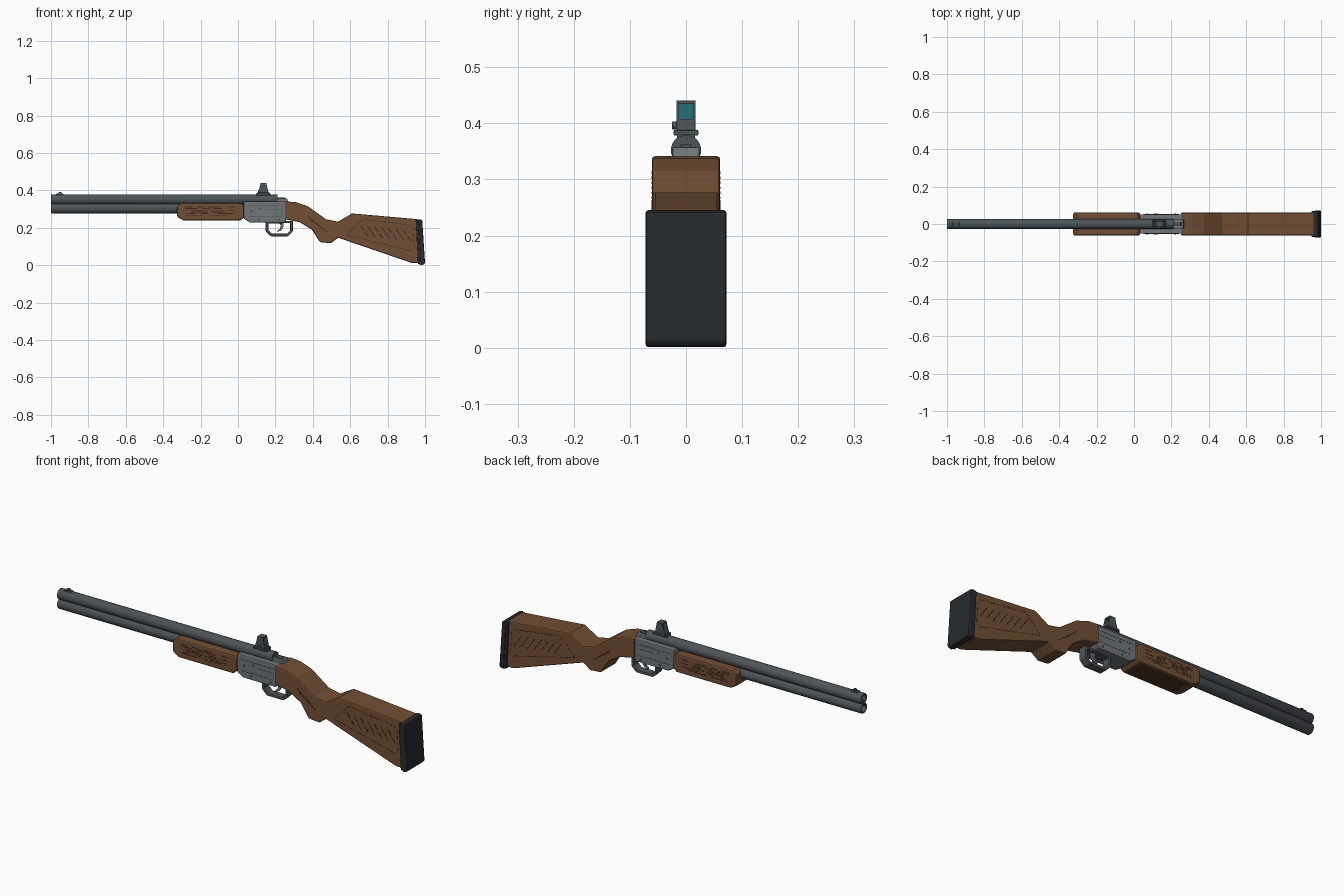
import bpy, bmesh, math, random
from mathutils import Vector
random.seed(4)


def mat(name, c):
    m = bpy.data.materials.new(name)
    m.diffuse_color = (*c, 1)
    return m


WOOD = mat("wood", (0.17, 0.078, 0.035))
GROOVE = mat("dark_groove", (0.045, 0.022, 0.012))
GUNMETAL = mat("dark_metal", (0.075, 0.088, 0.095))
STEEL = mat("grey_metal", (0.16, 0.18, 0.19))
RUBBER = mat("rubber", (0.02, 0.024, 0.028))
LENS = mat("lens", (0.02, 0.16, 0.18))


def finish(name, bm, m, bevel=0, segs=2, smooth=False):
    bmesh.ops.recalc_face_normals(bm, faces=bm.faces)
    me = bpy.data.meshes.new(name)
    bm.to_mesh(me)
    bm.free()
    ob = bpy.data.objects.new(name, me)
    bpy.context.collection.objects.link(ob)
    me.materials.append(m)
    if bevel:
        b = ob.modifiers.new("bevel", 'BEVEL')
        b.width, b.segments, b.limit_method = bevel, segs, 'ANGLE'
        b.angle_limit = math.radians(40)
    if smooth:
        bpy.context.view_layer.objects.active = ob
        ob.select_set(True)
        bpy.ops.object.shade_smooth_by_angle(angle=math.radians(35))
        ob.select_set(False)
    return ob


def add_prism(bm, pts, y0, y1):
    a = [bm.verts.new((x, y0, z)) for x, z in pts]
    b = [bm.verts.new((x, y1, z)) for x, z in pts]
    n = len(pts)
    bm.faces.new(a)
    bm.faces.new(b[::-1])
    for i in range(n):
        j = (i + 1) % n
        bm.faces.new((a[i], b[i], b[j], a[j]))


def prism(name, pts, hw, m, bevel=0, y=0, segs=2):
    bm = bmesh.new()
    add_prism(bm, pts, y - hw, y + hw)
    return finish(name, bm, m, bevel, segs)


def box(name, x0, x1, z0, z1, hw, m, bevel=0, y=0):
    return prism(name, [(x0, z0), (x1, z0), (x1, z1), (x0, z1)], hw, m, bevel, y)


def frame(name, outer, inner, hw, m, bevel=0):
    # closed band between two matching outlines
    bm = bmesh.new()
    L = [[bm.verts.new((x, y, z)) for x, z in p]
         for p, y in ((outer, -hw), (outer, hw), (inner, hw), (inner, -hw))]
    n = len(outer)
    for k in range(4):
        for i in range(n):
            j = (i + 1) % n
            bm.faces.new((L[k][i], L[k][j], L[(k + 1) % 4][j], L[(k + 1) % 4][i]))
    return finish(name, bm, m, bevel)


def lathe(name, profile, origin, axis, m, n=28):
    # spin (distance, radius) points round an axis
    bm = bmesh.new()
    q = Vector(axis).to_track_quat('Z', 'Y')
    rings = [[bm.verts.new(Vector(origin) + q @ Vector((r * math.cos(t), r * math.sin(t), d)))
              for t in [2 * math.pi * i / n for i in range(n)]] for d, r in profile]
    for a, b in zip(rings, rings[1:]):
        for i in range(n):
            j = (i + 1) % n
            bm.faces.new((a[i], a[j], b[j], b[i]))
    bm.faces.new(rings[0])
    bm.faces.new(rings[-1])
    return finish(name, bm, m, smooth=True)


def slits(name, segs, hw, m, w=0.004):
    # thin strips just proud of both side faces
    bm = bmesh.new()
    for x0, z0, x1, z1 in segs:
        d = Vector((x1 - x0, z1 - z0)).normalized() * w / 2
        p = [(x0 - d.y, z0 + d.x), (x1 - d.y, z1 + d.x), (x1 + d.y, z1 - d.x), (x0 + d.y, z0 - d.x)]
        for s in (-1, 1):
            add_prism(bm, p, s * (hw - 0.002), s * (hw + 0.0007))
    return finish(name, bm, m)


def dashes(x0, z0, x1, z1, n, fill=0.6):
    return [(x0 + (x1 - x0) * i / n, z0 + (z1 - z0) * i / n,
             x0 + (x1 - x0) * (i + fill) / n, z0 + (z1 - z0) * (i + fill) / n) for i in range(n)]


# barrels with open muzzles
for nm, z, end in (("upper_barrel", 0.352, 1.21), ("lower_barrel", 0.304, 1.06)):
    lathe(nm, [(0.3, 0.019), (0.0, 0.019), (0.0, 0.025), (0.003, 0.027), (end, 0.027)],
          (-1, 0, z), (1, 0, 0), GUNMETAL)
box("barrel_web", -0.995, 0.05, 0.315, 0.341, 0.012, GUNMETAL)

# front sight
prism("front_sight_base", [(-0.975, 0.374), (-0.93, 0.374), (-0.935, 0.383), (-0.97, 0.383)], 0.011, GUNMETAL, 0.002)
prism("front_sight_blade", [(-0.962, 0.38), (-0.938, 0.38), (-0.945, 0.391), (-0.957, 0.391)], 0.004, GUNMETAL)

# forend
prism("forend", [(-0.325, 0.258), (-0.29, 0.239), (0.012, 0.239), (0.032, 0.255), (0.032, 0.315),
                 (0.015, 0.333), (-0.305, 0.333), (-0.325, 0.318)], 0.061, WOOD, 0.007)
rows = []
for k in range(6):
    x = -0.295 + random.random() * 0.05
    while x < -0.04:
        e = min(x + random.uniform(0.03, 0.1), -0.015)
        rows.append((x, 0.312 - k * 0.009, e, 0.312 - k * 0.009))
        x = e + random.uniform(0.015, 0.05)
slits("forend_side_grooves", rows, 0.061, GROOVE)
bm = bmesh.new()
for k in range(9):
    y = -0.044 + k * 0.011
    add_prism(bm, [(-0.27, 0.2383), (0, 0.2383), (0, 0.241), (-0.27, 0.241)], y - 0.002, y + 0.002)
finish("forend_bottom_grooves", bm, GROOVE)

# receiver
prism("receiver", [(0.03, 0.25), (0.065, 0.228), (0.245, 0.228), (0.258, 0.24), (0.258, 0.342), (0.03, 0.342)],
      0.052, STEEL, 0.005)
slits("receiver_panel_lines", [(0.05, 0.318, 0.24, 0.318), (0.06, 0.262, 0.235, 0.262),
                               (0.15, 0.296, 0.235, 0.296), (0.235, 0.262, 0.235, 0.296)],
      0.052, GUNMETAL, 0.0035)
prism("receiver_top", [(0.05, 0.335), (0.27, 0.335), (0.262, 0.358), (0.06, 0.35)], 0.024, STEEL, 0.003)
prism("top_lever", [(0.2, 0.355), (0.255, 0.355), (0.25, 0.362), (0.205, 0.362)], 0.01, GUNMETAL, 0.002)
for s in (-1, 1):
    for i, (x, z) in enumerate(((0.07, 0.29), (0.11, 0.245), (0.22, 0.245), (0.12, 0.305))):
        lathe(f"receiver_pin_{s}_{i}", [(0, 0.006), (0.003, 0.006), (0.004, 0.004)],
              (x, s * 0.051, z), (0, s, 0), GUNMETAL, 12)

# trigger and guard
frame("trigger_guard",
      [(0.148, 0.232), (0.148, 0.182), (0.175, 0.155), (0.268, 0.155), (0.293, 0.18), (0.293, 0.238)],
      [(0.162, 0.222), (0.162, 0.188), (0.181, 0.169), (0.262, 0.169), (0.279, 0.186), (0.279, 0.226)],
      0.02, GUNMETAL, 0.003)
prism("trigger", [(0.212, 0.235), (0.245, 0.235), (0.243, 0.205), (0.232, 0.187), (0.212, 0.178),
                  (0.21, 0.184), (0.224, 0.195), (0.229, 0.212)], 0.006, STEEL, 0.001)

# stock
prism("stock", [(0.25, 0.342), (0.31, 0.337), (0.374, 0.315), (0.47, 0.246), (0.535, 0.233), (0.61, 0.277),
                (0.962, 0.246), (0.972, 0.012), (0.93, 0.012), (0.535, 0.147), (0.497, 0.118), (0.438, 0.123),
                (0.395, 0.19), (0.33, 0.23), (0.25, 0.246)], 0.061, WOOD, 0.006)
slits("stock_dashed_border",
      dashes(0.585, 0.165, 0.665, 0.247, 6) + dashes(0.665, 0.247, 0.935, 0.212, 14) +
      dashes(0.585, 0.16, 0.935, 0.075, 20) + dashes(0.937, 0.2, 0.943, 0.08, 4), 0.061, GROOVE)
slits("stock_diagonal_grooves",
      [s for i in range(7) for x in [0.655 + i * 0.038]
       for s in dashes(x, 0.213 - i * 0.004, x + 0.045, 0.148 - i * 0.004, 2, 0.85)], 0.061, GROOVE, 0.005)
slits("grip_grooves",
      [(0.375 + i * 0.016, 0.262 - i * 0.013, 0.397 + i * 0.016, 0.232 - i * 0.011) for i in range(6)],
      0.061, GROOVE)

# butt pad
prism("butt_plate", [(0.95, 0.243), (0.964, 0.244), (0.979, 0.004), (0.962, 0.006)], 0.069, RUBBER, 0.003)
prism("butt_pad", [(0.962, 0.246), (0.985, 0.242), (1.0, 0.012), (0.993, 0.004), (0.975, 0.0)], 0.072, RUBBER, 0.005)

# reflex sight
box("sight_rail", 0.095, 0.175, 0.372, 0.381, 0.016, GUNMETAL, 0.001)
box("sight_base", 0.1, 0.17, 0.378, 0.388, 0.022, GUNMETAL, 0.002)
prism("sight_body", [(0.105, 0.386), (0.163, 0.386), (0.16, 0.408), (0.112, 0.408)], 0.017, GUNMETAL, 0.002)
for s in (-1, 1):
    prism(f"sight_side_{s}", [(0.113, 0.405), (0.159, 0.405), (0.151, 0.441), (0.121, 0.441)], 0.002,
          GUNMETAL, y=s * 0.015)
box("sight_hood", 0.12, 0.152, 0.434, 0.441, 0.0155, GUNMETAL, 0.001)
box("sight_lens", 0.132, 0.136, 0.407, 0.436, 0.0135, LENS)
lathe("sight_knob", [(0, 0.007), (0.008, 0.007), (0.009, 0.005)], (0.135, -0.016, 0.396), (0, -1, 0), GUNMETAL, 16)
